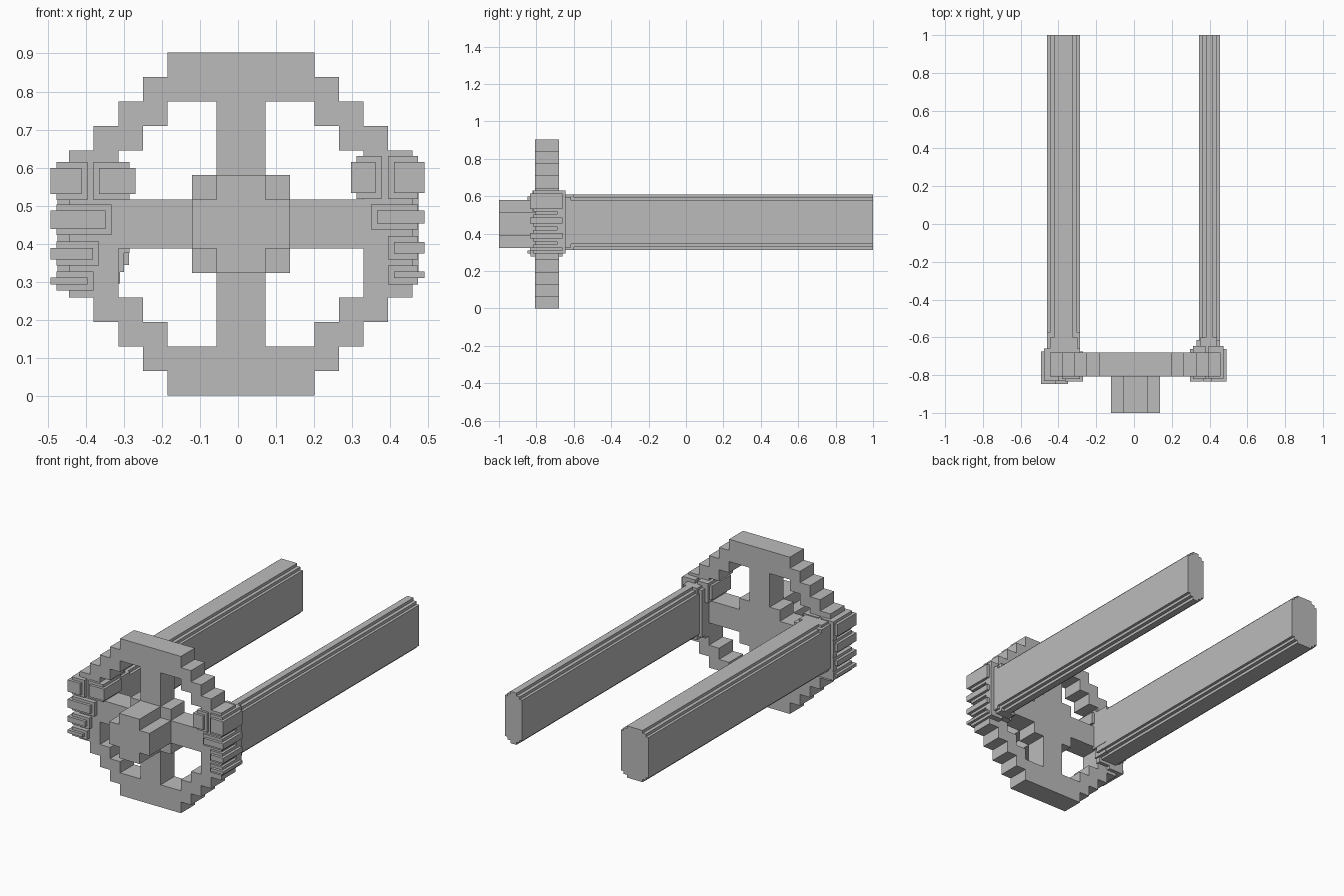
import bpy
import bmesh
from mathutils import Vector

if "Cube" in bpy.data.objects:
    bpy.data.objects.remove(bpy.data.objects["Cube"], do_unlink=True)

grey = bpy.data.materials.new("plain grey")
grey.use_nodes = True
grey.diffuse_color = (0.5, 0.5, 0.5, 1)
grey.node_tree.nodes["Principled BSDF"].inputs["Base Color"].default_value = (0.5, 0.5, 0.5, 1)

CELL = 0.0645
MID_X = 0.0075


def finish(name, bm):
    bmesh.ops.recalc_face_normals(bm, faces=bm.faces)
    mesh = bpy.data.meshes.new(name)
    bm.to_mesh(mesh)
    bm.free()
    mesh.materials.append(grey)
    obj = bpy.data.objects.new(name, mesh)
    bpy.context.scene.collection.objects.link(obj)
    return obj


def boxes(name, spans):
    """Joined boxes, each given as (x range, y range, z range)."""
    bm = bmesh.new()
    for span in spans:
        lo, hi = (Vector(p) for p in zip(*span))
        made = bmesh.ops.create_cube(bm, size=1)["verts"]
        bmesh.ops.scale(bm, vec=hi - lo, verts=made)
        bmesh.ops.translate(bm, vec=(lo + hi) / 2, verts=made)
    return finish(name, bm)


def cell_plate(name, filled, y0, y1):
    """Extrude every filled cell of a 14 x 14 grid, mirrored about its middle."""
    bm = bmesh.new()
    for i in range(-7, 7):
        for j in range(-7, 7):
            if filled(i if i >= 0 else -1 - i, j if j >= 0 else -1 - j):
                corners = [(i, j), (i + 1, j), (i + 1, j + 1), (i, j + 1)]
                bm.faces.new([bm.verts.new((MID_X + a * CELL, y0, (b + 7) * CELL))
                              for a, b in corners])
    bmesh.ops.remove_doubles(bm, verts=bm.verts, dist=0.001)
    made = bmesh.ops.extrude_face_region(bm, geom=bm.faces[:])["geom"]
    moved = [v for v in made if isinstance(v, bmesh.types.BMVert)]
    bmesh.ops.translate(bm, vec=(0, y1 - y0, 0), verts=moved)
    bmesh.ops.recalc_face_normals(bm, faces=bm.faces)
    bmesh.ops.dissolve_limit(bm, angle_limit=0.01, verts=bm.verts, edges=bm.edges)
    return finish(name, bm)


# Wheel: stepped rim, four spokes and a square centre
OUTER = [7, 7, 7, 6, 5, 4, 3]
HOLE = [0, 5, 5, 4, 3, 0, 0]


def in_wheel(i, j):
    hole = 1 <= i < HOLE[j] and (i, j) != (1, 1)
    return i < OUTER[j] and not hole


cell_plate("wheel", in_wheel, -0.807, -0.68)
cell_plate("wheel_hub", lambda i, j: i + j < 2, -1.0, -0.80)


# Arms: long bars with stair-stepped corners
def arm(name, x0, x1, y0, z0=0.312, z1=0.61):
    steps = [(0, 0.032), (0.016, 0.016), (0.036, 0)]
    boxes(name, [((x0 + dx, x1 - dx), (y0, 1.0), (z0 + dz, z1 - dz))
                 for dx, dz in steps])


arm("right_arm", -0.46, -0.287, -0.66)
arm("left_arm", 0.344, 0.455, -0.66)

# Wrists and palms behind the rim
boxes("right_wrist", [
    ((-0.46, -0.285), (-0.69, -0.575), (0.375, 0.597)),
    ((-0.445, -0.30), (-0.69, -0.60), (0.325, 0.61)),
    ((-0.475, -0.31), (-0.69, -0.66), (0.295, 0.60)),
])
boxes("left_wrist", [
    ((0.33, 0.455), (-0.69, -0.615), (0.327, 0.597)),
    ((0.35, 0.44), (-0.69, -0.60), (0.312, 0.61)),
    ((0.33, 0.475), (-0.69, -0.645), (0.31, 0.60)),
])


# Fingers: a block round the rim with a thinner raised ridge on it
def finger(name, side, tip, knuckle, back, z0, z1, front):
    dz = min(0.016, (z1 - z0) / 3)
    base = sorted((side * tip, side * (knuckle - 0.016)))
    ridge = sorted((side * (tip + 0.016), side * knuckle))
    boxes(name, [(base, (front + 0.016, back), (z0, z1)),
                 (ridge, (front, back - 0.016), (z0 + dz, z1 - dz))])


RIGHT = [(0.396, 0.515, 0.615), (0.333, 0.423, 0.503),
         (0.365, 0.342, 0.405), (0.38, 0.277, 0.327)]
LEFT = [(0.394, 0.517, 0.63), (0.35, 0.437, 0.503),
        (0.394, 0.358, 0.42), (0.394, 0.293, 0.342)]
for n, (tip, z0, z1) in enumerate(RIGHT, 1):
    finger(f"right_finger_{n}", -1, tip, 0.493, -0.66, z0, z1, -0.848)
for n, (tip, z0, z1) in enumerate(LEFT, 1):
    finger(f"left_finger_{n}", 1, tip, 0.49, -0.645, z0, z1, -0.835)

# Thumbs wrap the inner edge of the rim
boxes("right_thumb", [((-0.38, -0.285), (-0.82, -0.66), (0.515, 0.615)),
                      ((-0.365, -0.27), (-0.835, -0.676), (0.531, 0.599))])
boxes("left_thumb", [((0.312, 0.378), (-0.82, -0.645), (0.517, 0.63)),
                     ((0.297, 0.362), (-0.835, -0.661), (0.533, 0.614))])
